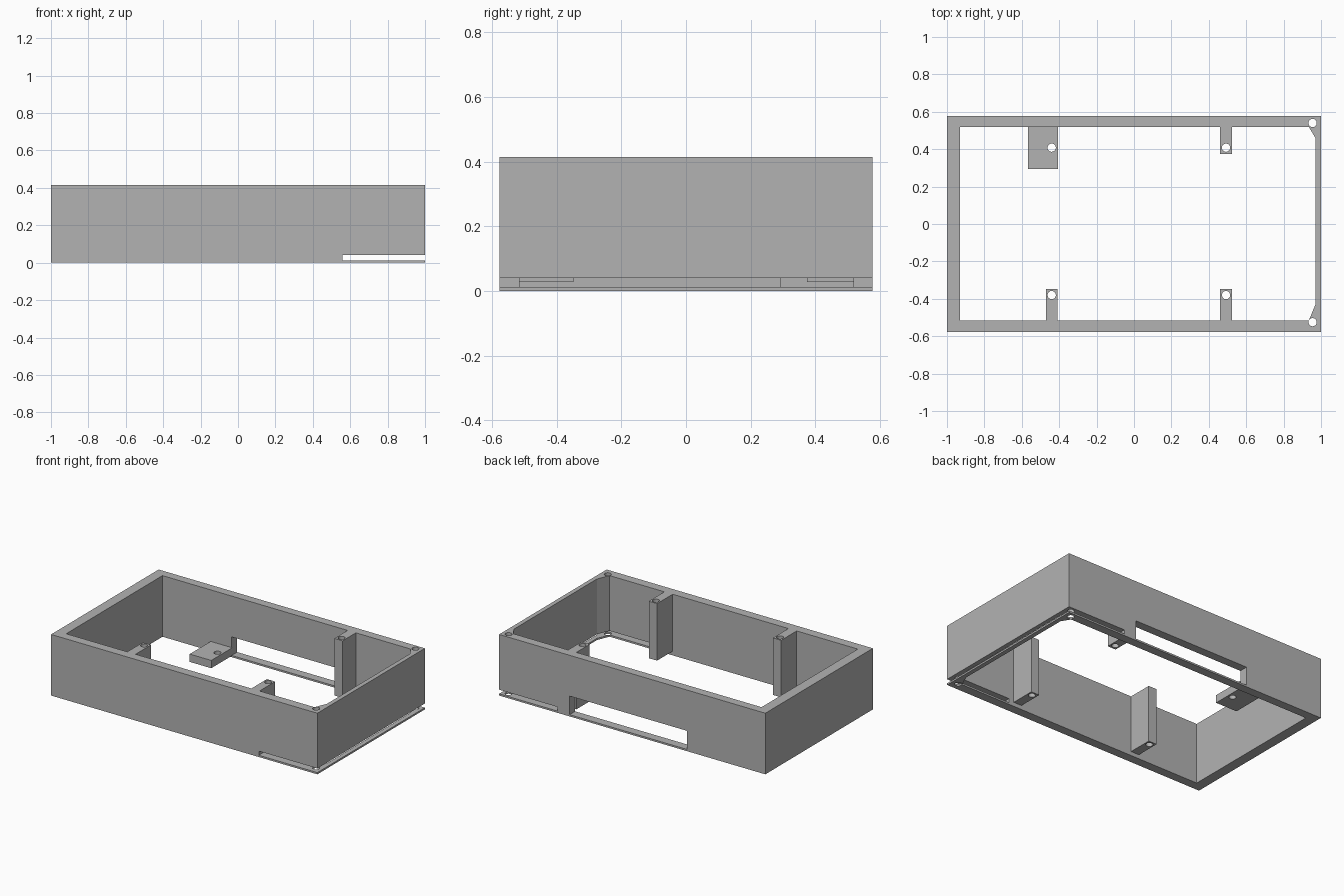
import bpy
import bmesh

if "Cube" in bpy.data.objects:
    bpy.data.objects.remove(bpy.data.objects["Cube"], do_unlink=True)

HEIGHT = 0.415
HALF_Y = 0.577
INNER_FRONT, INNER_BACK = -0.515, 0.518
HOLE_RADIUS = 0.022

grey = bpy.data.materials.new("plain grey")
grey.use_nodes = True
grey.diffuse_color = (0.45, 0.45, 0.45, 1)
grey.node_tree.nodes["Principled BSDF"].inputs["Base Color"].default_value = grey.diffuse_color


def prism(name, outline, z0, z1):
    """Extrude a flat outline from z0 up to z1."""
    bm = bmesh.new()
    face = bm.faces.new([bm.verts.new((x, y, z0)) for x, y in outline])
    top = bmesh.ops.extrude_face_region(bm, geom=[face])
    verts = [v for v in top["geom"] if isinstance(v, bmesh.types.BMVert)]
    bmesh.ops.translate(bm, verts=verts, vec=(0, 0, z1 - z0))
    bmesh.ops.recalc_face_normals(bm, faces=bm.faces)
    mesh = bpy.data.meshes.new(name)
    bm.to_mesh(mesh)
    bm.free()
    mesh.materials.append(grey)
    obj = bpy.data.objects.new(name, mesh)
    bpy.context.collection.objects.link(obj)
    return obj


def block(name, x0, x1, y0, y1, z0, z1):
    return prism(name, [(x0, y0), (x1, y0), (x1, y1), (x0, y1)], z0, z1)


def cut(target, cutter):
    """Subtract a cutter, apply the result and discard the cutter."""
    mod = target.modifiers.new("cut", "BOOLEAN")
    mod.operation = "DIFFERENCE"
    mod.solver = "EXACT"
    mod.object = cutter
    bpy.context.view_layer.objects.active = target
    bpy.ops.object.modifier_apply(modifier=mod.name)
    bpy.data.objects.remove(cutter, do_unlink=True)


def drill(target, x, y):
    """Vertical screw hole all the way through."""
    bpy.ops.mesh.primitive_cylinder_add(vertices=32, radius=HOLE_RADIUS, depth=2, location=(x, y, 0))
    cutter = bpy.context.object
    cutter.data.materials.append(grey)
    cut(target, cutter)


# Open frame with two chamfered corners inside the thin end wall
frame = block("case_frame", -1, 1, -HALF_Y, HALF_Y, 0, HEIGHT)
cavity = [(-0.93, INNER_FRONT), (0.935, INNER_FRONT), (0.97, -0.43),
          (0.97, 0.46), (0.935, INNER_BACK), (-0.93, INNER_BACK)]
cut(frame, prism("cavity_cutter", cavity, -0.1, HEIGHT + 0.1))

# Thin slot around one end and a port window in the back wall
cut(frame, block("slot_cutter", 0.56, 1.1, -0.7, 0.7, 0.012, 0.04))
cut(frame, block("window_cutter", -0.41, 0.47, 0.4, 0.7, 0.012, 0.138))

# Corner screw holes
for y in (-0.525, 0.54):
    drill(frame, 0.955, y)

# Tall screw posts against the long walls
for name, x, y0, y1, hole_y in (
        ("front_right_post", -0.44, -0.348, INNER_FRONT, -0.38),
        ("front_left_post", 0.492, -0.348, INNER_FRONT, -0.38),
        ("back_left_post", 0.492, 0.375, INNER_BACK, 0.408)):
    post = block(name, x - 0.031, x + 0.031, y0, y1, 0.028, HEIGHT)
    drill(post, x, hole_y)

# Low mounting pad by the port window
pad = block("mounting_pad", -0.568, -0.406, 0.293, INNER_BACK, 0.012, 0.065)
drill(pad, -0.44, 0.408)
